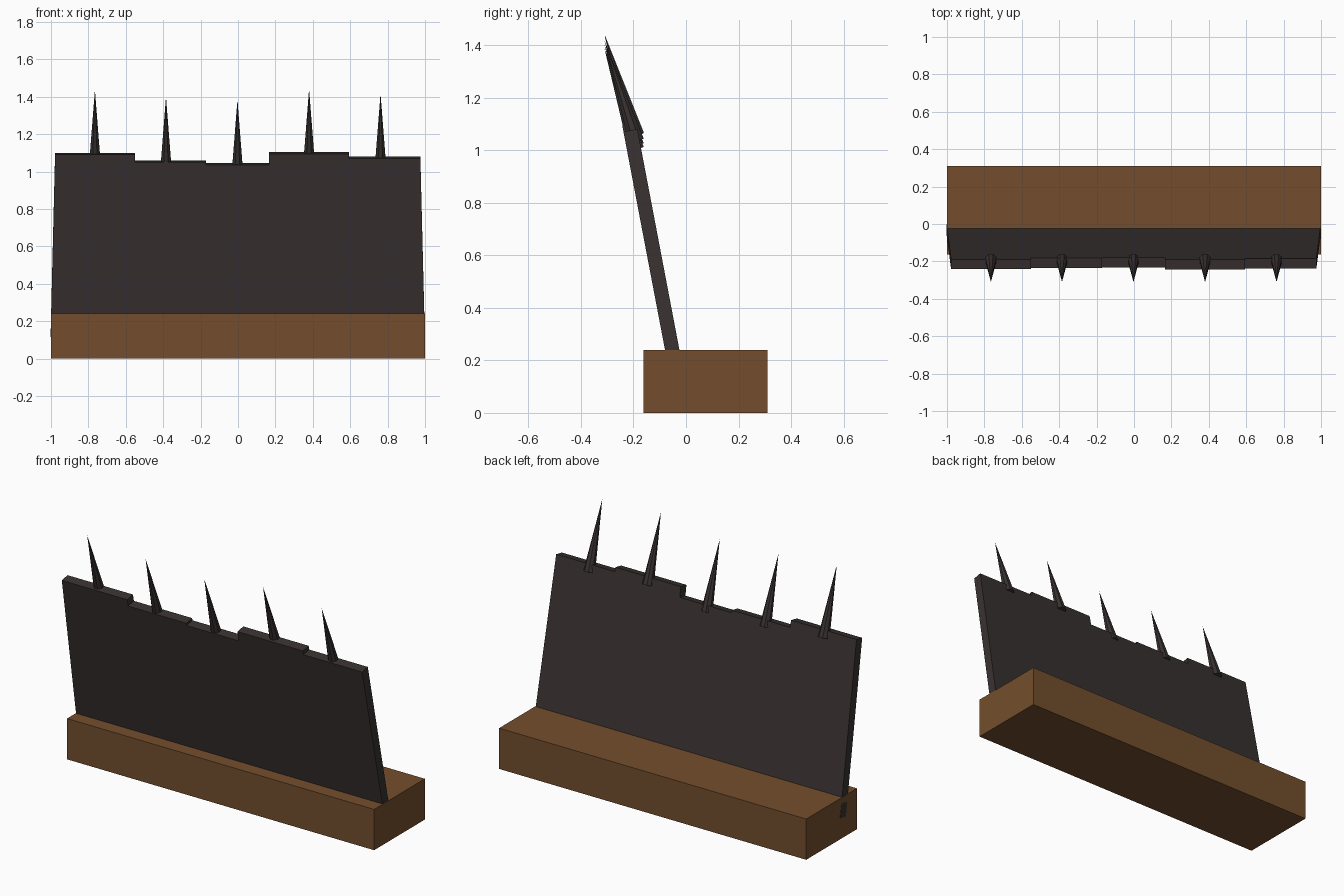
import bpy, bmesh, math
from mathutils import Matrix, Vector

if "Cube" in bpy.data.objects:
    bpy.data.objects.remove(bpy.data.objects["Cube"])


def material(name, rgb):
    m = bpy.data.materials.new(name)
    m.diffuse_color = (*rgb, 1)
    m.use_nodes = True
    m.node_tree.nodes["Principled BSDF"].inputs["Base Color"].default_value = m.diffuse_color
    return m


wood = material("brown wood", (0.172, 0.076, 0.026))
dark = material("dark charred wood", (0.041, 0.031, 0.031))


def finish(bm, name, mat):
    bmesh.ops.recalc_face_normals(bm, faces=bm.faces)
    mesh = bpy.data.meshes.new(name)
    bm.to_mesh(mesh)
    bm.free()
    mesh.materials.append(mat)
    obj = bpy.data.objects.new(name, mesh)
    bpy.context.collection.objects.link(obj)
    return obj


# Solid base beam
bm = bmesh.new()
bmesh.ops.create_cube(bm, size=1, matrix=Matrix.Translation((0, 0.074, 0.12))
                      @ Matrix.Diagonal((2, 0.472, 0.24, 1)))
finish(bm, "base_beam", wood)

# Leaning boards: x centre, height of the top, height of the spike tip
BOARDS = [(-0.765, 1.10, 1.437), (-0.385, 1.06, 1.40), (-0.003, 1.046, 1.385),
          (0.380, 1.105, 1.441), (0.762, 1.081, 1.417)]
LEAN = math.atan(0.16 / 0.84)
THICK = 0.054
Z_LOW = 0.12           # board foot, sunk into the beam


def board(name, x, top):
    length = (top - 0.005 - Z_LOW) / math.cos(LEAN)
    foot_y = -0.0525 + (0.24 - Z_LOW) * math.tan(LEAN)
    bm = bmesh.new()
    bmesh.ops.create_cube(bm, size=1)
    for v in bm.verts:
        # narrower at the top than at the foot
        half = 0.213 if v.co.z > 0 else 0.237
        v.co = Vector((math.copysign(half, v.co.x), v.co.y * THICK,
                       (v.co.z + 0.5) * length))
    bm.transform(Matrix.Translation((x, foot_y, Z_LOW)) @ Matrix.Rotation(LEAN, 4, 'X'))
    finish(bm, name, dark)


def spike(name, x, tip_z):
    length, tilt = 0.40, math.radians(17.6)
    bm = bmesh.new()
    bmesh.ops.create_cone(bm, cap_ends=True, segments=8, radius1=0.032, radius2=0,
                          depth=length,
                          matrix=Matrix.Translation((0, 0, -length / 2))
                          @ Matrix.Rotation(math.pi / 8, 4, 'Z'))
    bmesh.ops.remove_doubles(bm, verts=bm.verts, dist=0.0001)
    bm.transform(Matrix.Translation((x, -0.31, tip_z)) @ Matrix.Rotation(tilt, 4, 'X'))
    finish(bm, name, dark)


for i, (x, top, tip) in enumerate(BOARDS, 1):
    board(f"board_{i}", x, top)
    spike(f"spike_{i}", x, tip)
